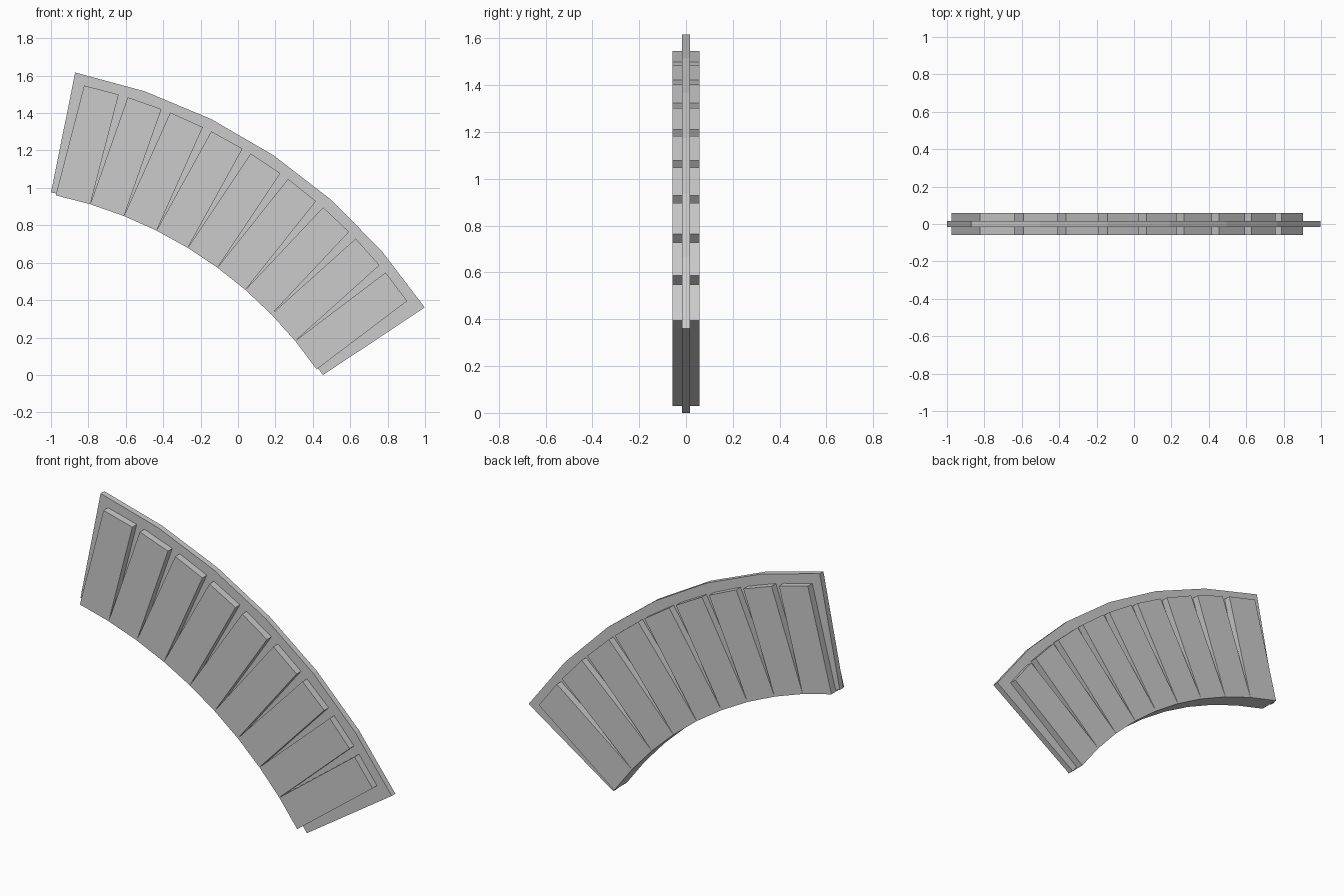
import bpy, bmesh
from math import radians, sin, cos

if "Cube" in bpy.data.objects:
    bpy.data.objects.remove(bpy.data.objects["Cube"])

CX, CZ = -1.452, -1.267      # centre of the arc
TOP, END = 78.6, 33.6        # angles of the two ends, in degrees


def polar(r, deg):
    a = radians(deg)
    return CX + r * cos(a), CZ + r * sin(a)


def extrude_profile(name, pts, half):
    """Solid prism from an x-z outline, spanning y = -half..half."""
    bm = bmesh.new()
    face = bm.faces.new([bm.verts.new((x, -half, z)) for x, z in pts])
    new = bmesh.ops.extrude_face_region(bm, geom=[face])["geom"]
    verts = [g for g in new if isinstance(g, bmesh.types.BMVert)]
    bmesh.ops.translate(bm, verts=verts, vec=(0, 2 * half, 0))
    bmesh.ops.recalc_face_normals(bm, faces=bm.faces)
    mesh = bpy.data.meshes.new(name)
    bm.to_mesh(mesh)
    bm.free()
    obj = bpy.data.objects.new(name, mesh)
    bpy.context.collection.objects.link(obj)
    return obj


# Thin curved core plate with six straight segments
angles = [TOP + (END - TOP) * i / 6 for i in range(7)]
outline = [polar(2.942, a) for a in angles] + [polar(2.289, a) for a in reversed(angles)]
extrude_profile("core_plate", outline, 0.017)

# Nine rectangular blocks fanned along the arc, touching at the inner edge
STEP, R_IN, LENGTH = 4.8, 2.278, 0.606
for i in range(9):
    mid = 75.5 - STEP * i
    a, b = polar(R_IN, mid + STEP / 2), polar(R_IN, mid - STEP / 2)
    dx, dz = LENGTH * cos(radians(mid)), LENGTH * sin(radians(mid))
    extrude_profile(f"block_{i + 1}",
                    [a, (a[0] + dx, a[1] + dz), (b[0] + dx, b[1] + dz), b], 0.058)
